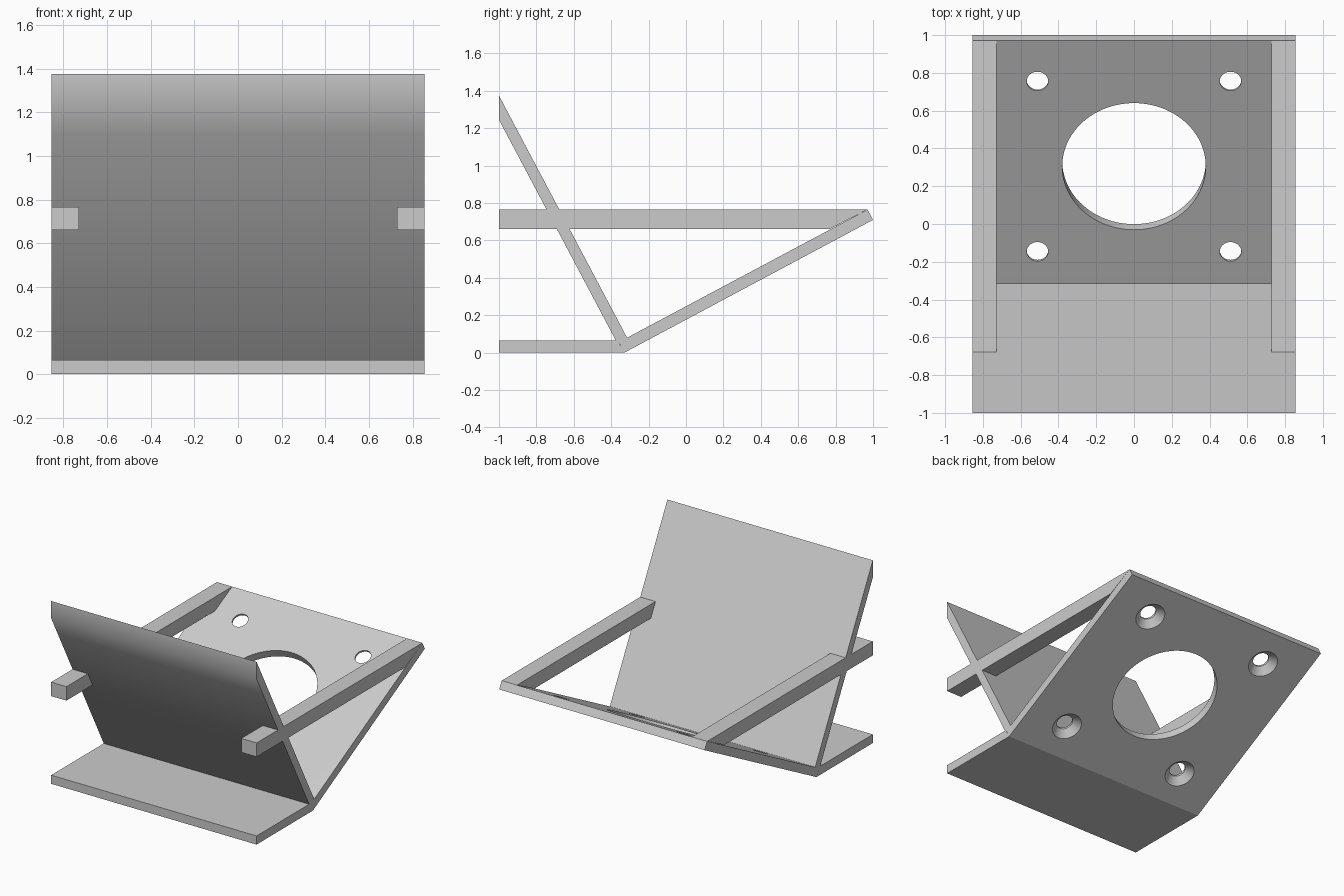
import bpy
import bmesh
from math import radians, sin, cos, atan2, pi
from mathutils import Matrix, Vector

cube = bpy.data.objects.get("Cube")
if cube:
    bpy.data.objects.remove(cube, do_unlink=True)

HALF = 0.855                      # half width of the stand
THICK = 0.0626                    # plate thickness
TILT = atan2(0.71, 1.33)          # slope of the mounting plate

grey = bpy.data.materials.new("plain grey")
grey.use_nodes = True
COLOUR = (0.6, 0.6, 0.6, 1)
grey.diffuse_color = COLOUR
grey.node_tree.nodes["Principled BSDF"].inputs["Base Color"].default_value = COLOUR


def finish(bm, name):
    bmesh.ops.recalc_face_normals(bm, faces=bm.faces)
    mesh = bpy.data.meshes.new(name)
    bm.to_mesh(mesh)
    bm.free()
    mesh.materials.append(grey)
    ob = bpy.data.objects.new(name, mesh)
    bpy.context.collection.objects.link(ob)
    return ob


def extrude_profile(name, profile, x0, x1):
    """Side profile of (y, z) points swept from x0 to x1."""
    bm = bmesh.new()
    face = bm.faces.new([bm.verts.new((x0, y, z)) for y, z in profile])
    ext = bmesh.ops.extrude_face_region(bm, geom=[face])["geom"]
    moved = [v for v in ext if isinstance(v, bmesh.types.BMVert)]
    bmesh.ops.translate(bm, verts=moved, vec=(x1 - x0, 0, 0))
    return finish(bm, name)


def lathe(bm, rings, matrix, sides):
    """Closed turned solid from (radius, height) rings."""
    loops = []
    for r, h in rings:
        loops.append([bm.verts.new(matrix @ Vector((r * cos(2 * pi * i / sides),
                                                    r * sin(2 * pi * i / sides), h)))
                      for i in range(sides)])
    for a, b in zip(loops, loops[1:]):
        for i in range(sides):
            j = (i + 1) % sides
            bm.faces.new((a[i], a[j], b[j], b[i]))
    bm.faces.new(loops[0])
    bm.faces.new(loops[-1])


def smooth(ob):
    bpy.ops.object.select_all(action='DESELECT')
    ob.select_set(True)
    bpy.context.view_layer.objects.active = ob
    bpy.ops.object.shade_smooth_by_angle(angle=radians(30))


# Flat foot
extrude_profile("base_foot", [(-1, 0), (-0.33, 0), (-0.36, 0.055),
                              (-0.375, 0.065), (-1, 0.065)], -HALF, HALF)

# Leaning front panel, cut upright at its top edge
panel = extrude_profile("front_panel", [(-0.375, 0.065), (-0.36, 0.055), (-0.315, 0.08),
                                        (-1, 1.375), (-1, 1.245), (-0.923, 1.1)], -HALF, HALF)
smooth(panel)

# Side rails
for side, sign in (("left", 1), ("right", -1)):
    extrude_profile(side + "_rail", [(-1, 0.66), (0.765, 0.66), (0.97, 0.765), (-1, 0.765)],
                    sign * 0.728, sign * HALF)

# Sloping mounting plate
up = (-sin(TILT) * THICK, cos(TILT) * THICK)
plate = extrude_profile("mounting_plate", [(-0.33, 0), (1, 0.71), (1 + up[0], 0.71 + up[1]),
                                           (-0.315, 0.08), (-0.33 + up[0], up[1])], -HALF, HALF)

# Round opening and four countersunk screw holes
frame = Matrix.Translation((0, 0.305, 0.41)) @ Matrix.Rotation(TILT, 4, 'X')
bm = bmesh.new()
lathe(bm, [(0.38, -0.15), (0.38, 0.1)], frame, 96)
for sx in (-1, 1):
    for sy in (-1, 1):
        spot = frame @ Matrix.Translation((sx * 0.511, sy * 0.511, 0))
        lathe(bm, [(0.116, -THICK - 0.01), (0.057, -0.014), (0.057, 0.05)], spot, 40)
cutter = finish(bm, "hole_cutter")
cutter.hide_render = True

mod = plate.modifiers.new("holes", 'BOOLEAN')
mod.operation = 'DIFFERENCE'
mod.solver = 'EXACT'
mod.object = cutter
bpy.ops.object.select_all(action='DESELECT')
plate.select_set(True)
bpy.context.view_layer.objects.active = plate
bpy.ops.object.modifier_apply(modifier=mod.name)
bpy.data.objects.remove(cutter, do_unlink=True)
smooth(plate)
